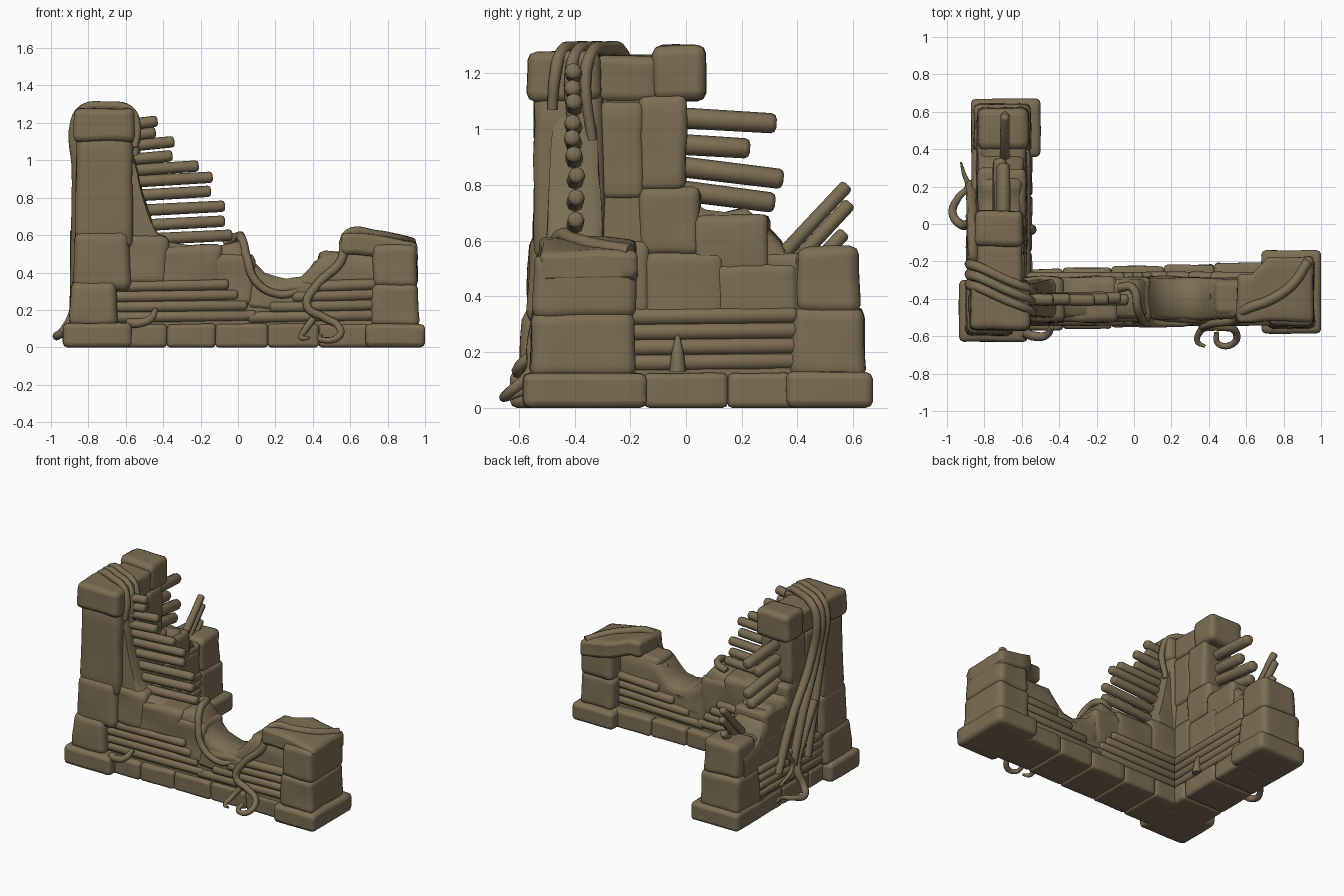
import bpy, bmesh, random
from mathutils import Vector, noise

random.seed(4)
if "Cube" in bpy.data.objects:
    bpy.data.objects.remove(bpy.data.objects["Cube"])

EARTH = (0.205, 0.155, 0.088, 1)
mat = bpy.data.materials.new("earth brown")
mat.use_nodes = True
mat.diffuse_color = EARTH
mat.node_tree.nodes["Principled BSDF"].inputs["Base Color"].default_value = EARTH


def finish(name, bm):
    """Turn a bmesh into a smooth shaded object with sharp creases."""
    bmesh.ops.recalc_face_normals(bm, faces=bm.faces)
    mesh = bpy.data.meshes.new(name)
    bm.to_mesh(mesh)
    bm.free()
    mesh.materials.append(mat)
    for p in mesh.polygons:
        p.use_smooth = True
    mesh.set_sharp_from_angle(angle=1)
    ob = bpy.data.objects.new(name, mesh)
    bpy.context.collection.objects.link(ob)
    return ob


def weather(bm, amount):
    """Worn, lumpy surface; anything on the ground stays flat."""
    for v in bm.verts:
        push = noise.noise_vector(v.co * 7) * amount
        if v.co.z < 0.01:
            push.z = 0
        v.co += push


def soften(bm, width, edges):
    bmesh.ops.bevel(bm, geom=edges, offset=width, segments=2,
                    profile=0.5, affect='EDGES', clamp_overlap=True)


def stone(name, x, y, z, width=0.025, worn=0.009, taper=1.0):
    """Rounded, worn block spanning the given ranges."""
    bm = bmesh.new()
    bmesh.ops.create_cube(bm, size=1)
    for v in bm.verts:
        k = taper if v.co.z > 0 else 1
        v.co = Vector([(a + b) / 2 + c * (b - a) * s
                       for (a, b), c, s in zip((x, y, z), v.co, (k, k, 1))])
    bmesh.ops.subdivide_edges(bm, edges=bm.edges[:], cuts=4, use_grid_fill=True)
    soften(bm, width, [e for e in bm.edges if e.calc_face_angle() > 1])
    weather(bm, worn)
    return finish(name, bm)


def broken_wall(name, profile, centre, low, high, along_x):
    """Ragged skyline lofted into a worn wall that thins towards the top."""
    bm = bmesh.new()
    rings = []
    for u, top in profile:
        ring = []
        for side in (-1, 1):
            half = [(low + (high - low) * z, z) for z in
                    (0.08, 0.06 + top * 0.33, top * 0.67, top - 0.03)]
            half.append((half[-1][0] - 0.025, top))
            for h, z in half[::side]:
                c = centre - side * h
                ring.append(bm.verts.new((u, c, z) if along_x else (c, u, z)))
        rings.append(ring[::-1])
    n = len(rings[0])
    for a, b in zip(rings, rings[1:]):
        for i in range(n):
            j = (i + 1) % n
            bm.faces.new((a[i], a[j], b[j], b[i]))
    bm.faces.new(rings[0])
    bm.faces.new(rings[-1])
    bmesh.ops.subdivide_edges(bm, edges=bm.edges[:], cuts=1, use_grid_fill=True)
    weather(bm, 0.008)
    return finish(name, bm)


def log(name, start, end, radius=0.032):
    """Straight pole with rounded ends."""
    a, b = Vector(start), Vector(end)
    bm = bmesh.new()
    bmesh.ops.create_cone(bm, cap_ends=True, segments=8, radius1=radius,
                          radius2=radius * 0.95, depth=(b - a).length)
    soften(bm, radius * 0.5, [e for e in bm.edges if e.calc_face_angle() > 1])
    turn = (b - a).to_track_quat('Z', 'Y')
    for v in bm.verts:
        v.co = turn @ v.co + (a + b) / 2
    return finish(name, bm)


def root(name, points, radius=0.022, tip=0.4):
    """Winding tapered root through the points."""
    cu = bpy.data.curves.new(name, 'CURVE')
    cu.dimensions = '3D'
    cu.bevel_depth = radius
    cu.bevel_resolution = 2
    cu.resolution_u = 6
    cu.use_fill_caps = True
    sp = cu.splines.new('BEZIER')
    sp.bezier_points.add(len(points) - 1)
    for i, (bp, p) in enumerate(zip(sp.bezier_points, points)):
        bp.co = p
        bp.handle_left_type = bp.handle_right_type = 'AUTO'
        bp.radius = 1 + (tip - 1) * (i / (len(points) - 1)) ** 2
    cu.materials.append(mat)
    ob = bpy.data.objects.new(name, cu)
    bpy.context.collection.objects.link(ob)
    bpy.ops.object.select_all(action='DESELECT')
    ob.select_set(True)
    bpy.context.view_layer.objects.active = ob
    bpy.ops.object.convert(target='MESH')


# Foundation course: two rows of blocks and three larger feet
row = (-0.62, -0.38, -0.12, 0.16, 0.43, 0.72)
for a, b in zip(row, row[1:]):
    lean = 0.03 * (a + b) / 2
    stone("front_foundation", (a, b), (-0.553 + lean, -0.226 + lean), (0, 0.125), 0.018, 0.005)
row = (-0.34, -0.15, 0.15, 0.4)
for a, b in zip(row, row[1:]):
    stone("side_foundation", (-0.865, -0.545), (a, b), (0, 0.125), 0.018, 0.005)
stone("corner_foot", (-0.935, -0.57), (-0.63, -0.3), (0, 0.13), 0.025, 0.005)
stone("right_foot", (0.68, 1), (-0.585, -0.14), (0, 0.125), 0.025, 0.003)
stone("back_foot", (-0.87, -0.5), (0.36, 0.67), (0, 0.13), 0.025, 0.004)

# Broken wall cores
broken_wall("front_wall", [
    (-0.8, 1.1), (-0.58, 1.08), (-0.54, 0.96), (-0.5, 0.79), (-0.45, 0.65), (-0.4, 0.57),
    (-0.25, 0.545), (-0.1, 0.54), (0.01, 0.57), (0.05, 0.52), (0.09, 0.45), (0.14, 0.4),
    (0.26, 0.365), (0.34, 0.375), (0.4, 0.44), (0.45, 0.5), (0.6, 0.52), (0.8, 0.5)],
    -0.4, 0.13, 0.08, True)
broken_wall("side_wall", [
    (-0.5, 1.24), (-0.3, 1.25), (-0.1, 1.25), (-0.03, 1.2), (-0.01, 0.8), (0.02, 0.74),
    (0.07, 0.71), (0.14, 0.7), (0.21, 0.715), (0.28, 0.66), (0.34, 0.6), (0.37, 0.54),
    (0.55, 0.5)], -0.713, 0.145, 0.105, False)

# Corner pillar
stone("corner_lower_stone", (-0.905, -0.64), (-0.6, -0.29), (0.11, 0.35), 0.035, taper=0.93)
stone("corner_middle_stone", (-0.885, -0.57), (-0.575, -0.27), (0.3, 0.62), 0.04, taper=0.92)
stone("corner_shaft", (-0.87, -0.56), (-0.55, -0.29), (0.53, 1.14), 0.035, taper=0.95)
stone("corner_cap", (-0.88, -0.55), (-0.57, -0.3), (1.1, 1.28), 0.03, taper=0.95)

# Side wall facing stones and the block crowning its broken edge
stone("crown_block", (-0.85, -0.59), (-0.12, 0.072), (1.1, 1.3), 0.03)
stone("wall_top_stone", (-0.835, -0.6), (-0.32, -0.1), (1.1, 1.265), 0.025)
for y, z in (((-0.31, -0.15), (0.75, 1.1)), ((-0.17, 0.0), (0.78, 1.12)),
             ((-0.17, 0.05), (0.55, 0.79)), ((0.03, 0.3), (0.48, 0.69)),
             ((-0.3, -0.13), (0.32, 0.6)), ((-0.15, 0.14), (0.3, 0.56)),
             ((0.1, 0.4), (0.3, 0.52))):
    slim = 0.137 - 0.03 * z[0]
    stone("side_facing_stone", (-0.713 - slim, -0.71 + slim + 0.01), y, z, 0.025)

# Back end pillar
stone("back_lower_stone", (-0.86, -0.55), (0.375, 0.645), (0.11, 0.36), 0.03, taper=0.95)
stone("back_upper_stone", (-0.84, -0.56), (0.39, 0.625), (0.34, 0.58), 0.035, taper=0.95)
stone("back_shoulder_stone", (-0.82, -0.58), (0.28, 0.42), (0.3, 0.56), 0.03)

# Right end pillar with its sloping cap
stone("right_lower_stone", (0.71, 0.965), (-0.56, -0.18), (0.11, 0.34), 0.03, taper=0.97)
stone("right_upper_stone", (0.72, 0.96), (-0.55, -0.18), (0.32, 0.55), 0.03, taper=0.97)
cap = stone("right_cap", (0.55, 0.96), (-0.52, -0.175), (0.5, 0.615), 0.03)
for v in cap.data.vertices:
    v.co.z -= 0.15 * max(v.co.x - 0.62, 0)
    if v.co.x < 0.7:
        v.co.y = -0.4 + (v.co.y + 0.35) * 0.75
stone("right_shoulder_stone", (0.43, 0.62), (-0.49, -0.3), (0.33, 0.515), 0.03)

# Plaster left on the front wall
for x, z in (((-0.68, -0.37), (0.34, 0.6)), ((-0.42, -0.08), (0.33, 0.545)),
             ((-0.14, 0.09), (0.22, 0.5)), ((0.05, 0.42), (0.2, 0.35))):
    stone("plaster_patch", x, (-0.528, -0.28), z, 0.03, 0.015, 0.95)

# Laths showing where the plaster has fallen
for i in range(4):
    z = 0.16 + 0.055 * i
    for y in (-0.513, -0.287):
        log("front_lath", (-0.68, y, z), (0.1 - 0.05 * i, y, z + 0.01))
        log("front_lath", (0.05 + 0.12 * i, y, z), (0.74, y, z + 0.012))
    for x in (-0.838, -0.585):
        log("side_lath", (x, -0.32, z), (x, 0.4, z + 0.008))

# Poles sticking out of the corner, getting longer downwards
poles = ((1.2, -0.43), (1.14, -0.44), (1.09, -0.34), (1.015, -0.35), (0.96, -0.21),
         (0.9, -0.135), (0.825, -0.145), (0.745, -0.07), (0.665, -0.07), (0.59, -0.03))
for z, tip in poles:
    log("front_pole", (-0.66, -0.4, z - 0.02), (tip, -0.4 + random.uniform(-0.01, 0.01), z + 0.01))
for z, tip, end in ((1.045, 0.325, 1.02), (0.95, 0.23, 0.93), (0.875, 0.35, 0.82),
                    (0.79, 0.32, 0.735)):
    x = -0.7 + random.uniform(-0.025, 0.025)
    log("side_pole", (x, -0.1, z), (x, tip, end), 0.038)
for y, z in ((0.58, 0.8), (0.59, 0.735), (0.57, 0.63)):
    log("slanted_pole", (-0.69, y - 0.27, z - 0.29), (-0.69, y, z), 0.026)

# Roots draped over the corner and down the outer face
for i in range(3):
    d = 0.055 * i
    root("corner_root", [
        (-0.87, -0.12 + 3 * d, 0.25), (-0.865, -0.2 + 2.4 * d, 0.55),
        (-0.86, -0.3 + d, 0.95), (-0.87, -0.33 + d, 1.2), (-0.83, -0.34 + d, 1.27),
        (-0.7, -0.4 + d, 1.29), (-0.58, -0.45 + d, 1.27), (-0.54, -0.47 + d, 1.19),
        (-0.55, -0.48 + 1.3 * d, 1.07 - d)], 0.03, 0.6)
root("outer_root", [(-0.87, -0.2, 0.62), (-0.87, -0.08, 0.4), (-0.875, 0.0, 0.2),
                    (-0.93, 0.0, 0.09), (-0.97, 0.06, 0.06), (-0.94, 0.14, 0.07),
                    (-0.89, 0.2, 0.08), (-0.91, 0.27, 0.09), (-0.925, 0.33, 0.1)], 0.028, 0.2)
root("outer_branch", [(-0.865, 0.02, 0.55), (-0.87, 0.12, 0.38), (-0.88, 0.06, 0.25),
                      (-0.88, 0.2, 0.16)])
root("inner_sprout", [(-0.55, -0.03, 0.13), (-0.55, -0.03, 0.19), (-0.57, -0.03, 0.28)], 0.03, 0.1)
root("pillar_root", [(-0.59, -0.58, 0.13), (-0.53, -0.6, 0.13),
                     (-0.47, -0.595, 0.15), (-0.44, -0.55, 0.2)], 0.026, 0.6)

# Roots over the low front wall and the right pillar
root("middle_root", [(-0.08, -0.34, 0.56), (-0.01, -0.34, 0.59), (0.02, -0.45, 0.58),
                     (0.05, -0.515, 0.47), (0.09, -0.53, 0.36), (0.19, -0.53, 0.29),
                     (0.3, -0.52, 0.295), (0.36, -0.46, 0.36), (0.42, -0.38, 0.45)], 0.024, 0.7)
root("right_root", [(0.93, -0.2, 0.56), (0.85, -0.32, 0.58), (0.74, -0.4, 0.6),
                    (0.59, -0.46, 0.605), (0.55, -0.51, 0.46), (0.42, -0.53, 0.33),
                    (0.37, -0.55, 0.22), (0.46, -0.55, 0.16), (0.54, -0.57, 0.11),
                    (0.53, -0.64, 0.05), (0.45, -0.64, 0.04), (0.44, -0.58, 0.06)], 0.028, 0.5)
root("right_branch", [(0.4, -0.54, 0.15), (0.35, -0.58, 0.08), (0.34, -0.63, 0.05),
                      (0.38, -0.655, 0.05)], 0.02)
